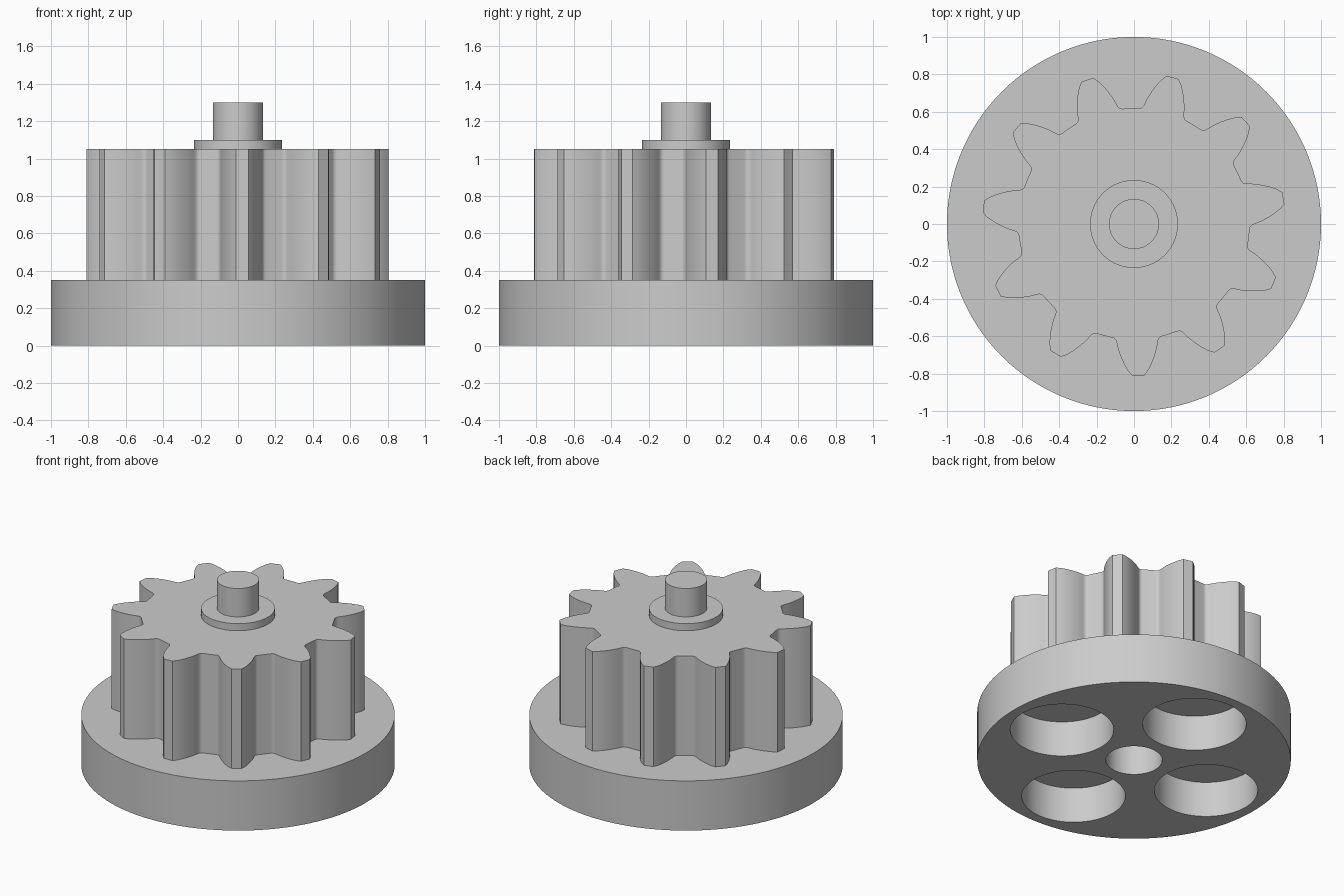
import bpy, bmesh
from math import sin, cos, radians, pi

cube = bpy.data.objects.get("Cube")
if cube:
    bpy.data.objects.remove(cube, do_unlink=True)

grey = bpy.data.materials.new("plain_grey")
grey.use_nodes = True
colour = (0.6, 0.6, 0.6, 1)
grey.diffuse_color = colour
grey.node_tree.nodes["Principled BSDF"].inputs["Base Color"].default_value = colour


def prism(name, outline, z0, z1):
    """Extrude a closed outline of (x, y) points from z0 up to z1."""
    bm = bmesh.new()
    face = bm.faces.new([bm.verts.new((x, y, z0)) for x, y in outline])
    top = bmesh.ops.extrude_face_region(bm, geom=[face])["geom"]
    verts = [g for g in top if isinstance(g, bmesh.types.BMVert)]
    bmesh.ops.translate(bm, verts=verts, vec=(0, 0, z1 - z0))
    bmesh.ops.recalc_face_normals(bm, faces=bm.faces)
    mesh = bpy.data.meshes.new(name)
    bm.to_mesh(mesh)
    bm.free()
    mesh.materials.append(grey)
    obj = bpy.data.objects.new(name, mesh)
    bpy.context.collection.objects.link(obj)
    return obj


def polar(radius, degrees):
    return radius * cos(radians(degrees)), radius * sin(radians(degrees))


def disc(name, radius, z0, z1, centre=(0, 0), sides=96):
    ring = [(centre[0] + radius * cos(2 * pi * i / sides),
             centre[1] + radius * sin(2 * pi * i / sides)) for i in range(sides)]
    return prism(name, ring, z0, z1)


def smooth(obj):
    bpy.ops.object.select_all(action="DESELECT")
    obj.select_set(True)
    bpy.context.view_layer.objects.active = obj
    bpy.ops.object.shade_smooth_by_angle(angle=radians(30))


# Base disc with round pockets in its underside
base = disc("base_disc", 1.0, 0, 0.35, sides=128)
cutters = [disc("centre_pocket_cutter", 0.18, -0.1, 0.25)]
for k in range(4):
    cutters.append(disc("round_pocket_cutter", 0.33, -0.1, 0.25, polar(0.6, 90 * k)))
for cutter in cutters:
    cutter.hide_render = True
    mod = base.modifiers.new("pocket", "BOOLEAN")
    mod.operation = "DIFFERENCE"
    mod.solver = "EXACT"
    mod.object = cutter
bpy.context.view_layer.update()
carved = bpy.data.meshes.new_from_object(base.evaluated_get(bpy.context.evaluated_depsgraph_get()))
base.modifiers.clear()
base.data = carved
for cutter in cutters:
    bpy.data.objects.remove(cutter, do_unlink=True)

# Gear: each tooth flank is (radius, half width in degrees), rounded root to tip
TEETH = 11
flank = [(0.619, 12.3), (0.6205, 11.5), (0.6247, 10.85), (0.631, 10.35),
         (0.638, 10.0), (0.65, 9.6), (0.67, 8.95), (0.69, 8.2), (0.72, 7.0),
         (0.75, 5.7), (0.785, 4.0), (0.811, 2.3)]
outline = []
for k in range(TEETH):
    mid = -88.4 + 360 / TEETH * k
    outline += [polar(r, mid - w) for r, w in flank]
    outline += [polar(r, mid + w) for r, w in reversed(flank)]
    outline.append(polar(0.618, mid + 180 / TEETH))
gear = prism("gear", outline, 0.34, 1.05)

# Collar and shaft on top of the gear
collar = disc("collar", 0.235, 1.04, 1.1)
shaft = disc("shaft", 0.134, 1.09, 1.3, sides=64)

for part in (base, gear, collar, shaft):
    smooth(part)
